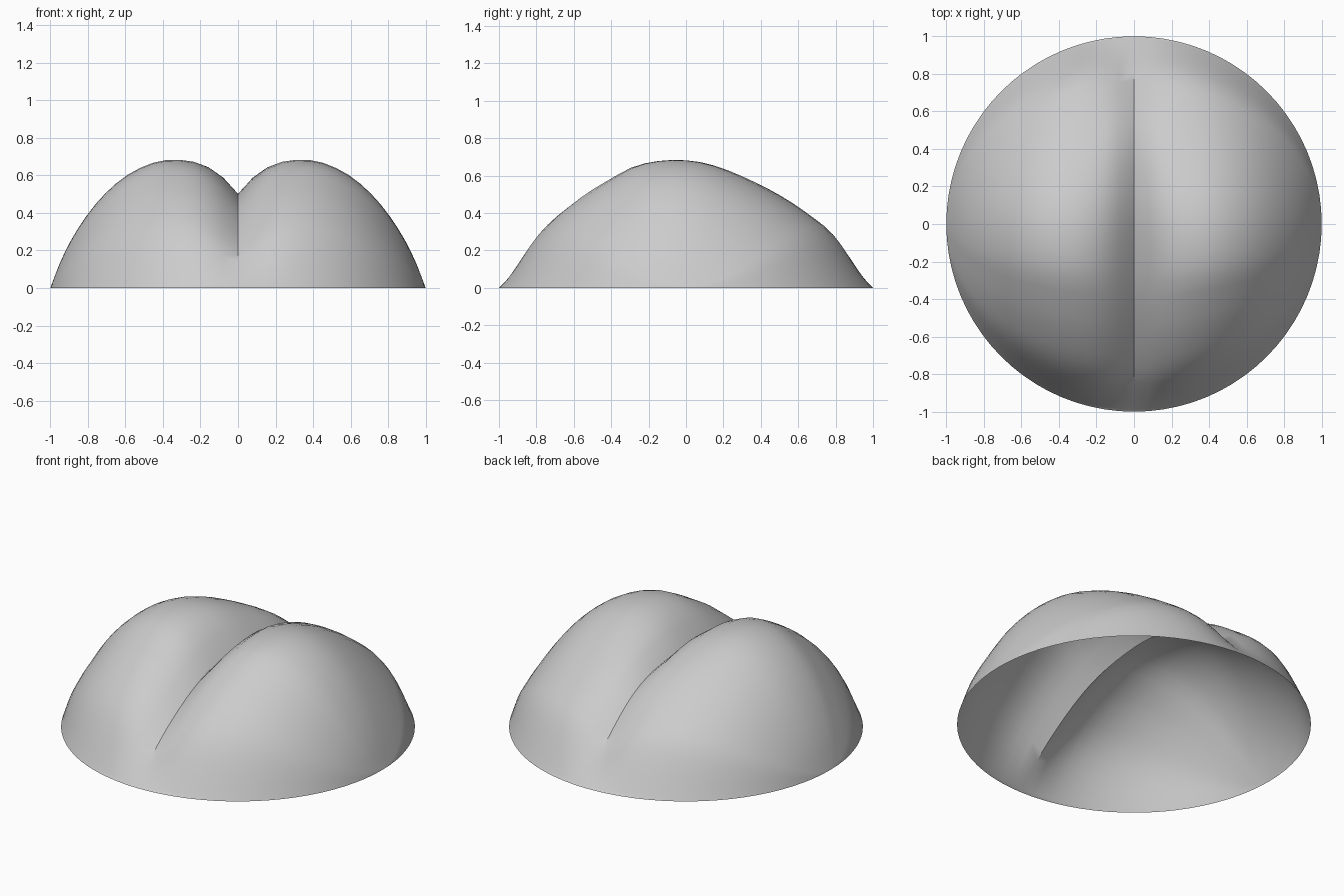
import bpy, bmesh, math

if "Cube" in bpy.data.objects:
    bpy.data.objects.remove(bpy.data.objects["Cube"])


def curve(points):
    """Smooth interpolation through (position, height) points."""
    n = len(points)
    seg = [(points[i + 1][1] - points[i][1]) / (points[i + 1][0] - points[i][0]) for i in range(n - 1)]
    tan = [seg[0]] + [(seg[i - 1] + seg[i]) / 2 for i in range(1, n - 1)] + [seg[-1]]

    def f(x):
        x = min(max(x, points[0][0]), points[-1][0])
        i = 0
        while i < n - 2 and x > points[i + 1][0]:
            i += 1
        (x0, y0), (x1, y1) = points[i], points[i + 1]
        h = x1 - x0
        t = (x - x0) / h
        return ((2 * t**3 - 3 * t**2 + 1) * y0 + (t**3 - 2 * t**2 + t) * h * tan[i]
                + (3 * t**2 - 2 * t**3) * y1 + (t**3 - t**2) * h * tan[i + 1])
    return f


# Height of one lobe from the crease out to the side
lobe = curve([(0, .5), (.08, .59), (.18, .655), (.3, .682), (.42, .675), (.53, .635),
              (.62, .58), (.72, .49), (.81, .38), (.9, .235), (.95, .13), (1, 0)])
# Relative height from front to back
length = curve([(-1, 0), (-.82, .415), (-.62, .677), (-.416, .86), (-.293, .95), (-.1, 1),
                (.1, .978), (.31, .875), (.517, .725), (.67, .585), (.82, .41), (1, 0)])
# Height along the crease
crease = curve([(-1, 0), (-.87, .125), (-.65, .29), (-.376, .43), (0, .5), (.16, .495),
                (.5, .412), (.8, .195), (1, 0)])


def height(x, y, u):
    # The crease softens out near the front and back rim
    soft = .12 * max(0, (abs(y) - .82) / .18)
    ax = min(1, math.hypot(x, soft)) if abs(x) < .5 else abs(x)
    fix = crease(y) - lobe(soft) * length(y)
    return max(0, lobe(ax) * length(u) + fix * math.exp(-(x / .17) ** 2))


# Open two-lobed shell on a round rim
COLS, ROWS = 40, 40
bm = bmesh.new()
grid = []
for i in range(COLS + 1):
    a = math.pi * (i / COLS - .5)
    x, half = math.sin(a), math.cos(a)
    if i == COLS // 2:
        x = 0
    col = []
    for j in range(ROWS + 1):
        u = math.sin(math.pi * (j / ROWS - .5))
        y = u * half
        z = 0 if j in (0, ROWS) or i in (0, COLS) else height(x, y, u)
        col.append(bm.verts.new((x, y, z)))
    grid.append(col)
for i in range(COLS):
    for j in range(ROWS):
        bm.faces.new((grid[i][j], grid[i + 1][j], grid[i + 1][j + 1], grid[i][j + 1]))
bmesh.ops.remove_doubles(bm, verts=bm.verts, dist=.0005)

mesh = bpy.data.meshes.new("two_lobed_shell")
bm.to_mesh(mesh)
bm.free()
shell = bpy.data.objects.new("two_lobed_shell", mesh)
bpy.context.collection.objects.link(shell)

grey = bpy.data.materials.new("light_grey")
grey.diffuse_color = (.6, .6, .6, 1)
grey.use_nodes = True
grey.node_tree.nodes["Principled BSDF"].inputs["Base Color"].default_value = grey.diffuse_color
mesh.materials.append(grey)

bpy.context.view_layer.objects.active = shell
shell.select_set(True)
bpy.ops.object.shade_smooth_by_angle(angle=math.radians(35))
